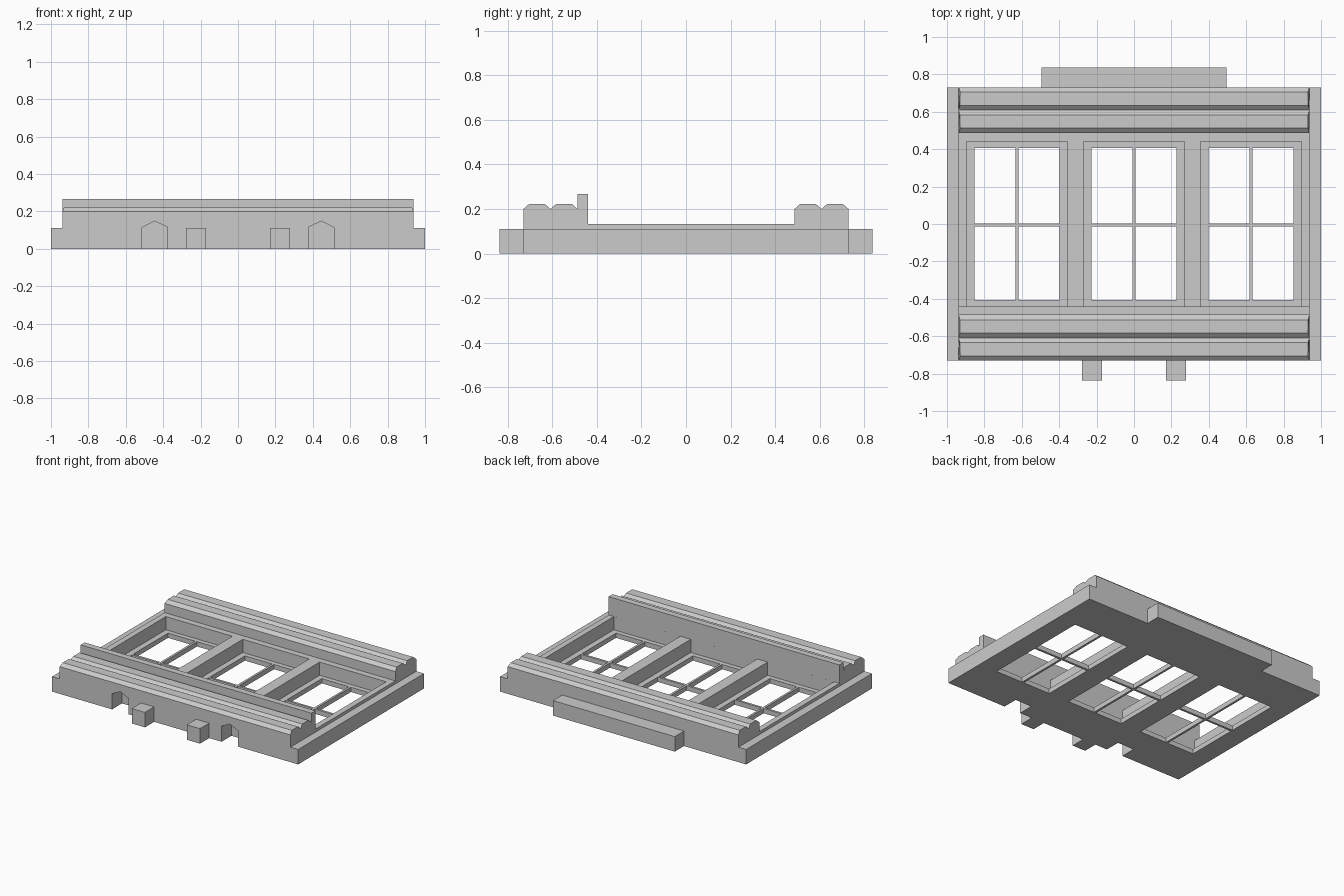
import bpy, bmesh

cube = bpy.data.objects.get("Cube")
if cube:
    bpy.data.objects.remove(cube, do_unlink=True)

grey = bpy.data.materials.new("plain grey")
grey.use_nodes = True
colour = (0.6, 0.6, 0.6, 1)
grey.diffuse_color = colour
grey.node_tree.nodes["Principled BSDF"].inputs["Base Color"].default_value = colour

HALF_Y, TAB_Y, BODY_X, RAIL_Z = 0.73, 0.837, 0.938, 0.11
FLOOR_Z, DECK_Z = 0.035, 0.132


def loft(name, start, end):
    """Solid between two matching outlines."""
    bm = bmesh.new()
    a = [bm.verts.new(p) for p in start]
    b = [bm.verts.new(p) for p in end]
    bm.faces.new(a)
    bm.faces.new(b)
    for i in range(len(a)):
        j = (i + 1) % len(a)
        bm.faces.new((a[i], a[j], b[j], b[i]))
    bmesh.ops.recalc_face_normals(bm, faces=bm.faces)
    mesh = bpy.data.meshes.new(name)
    bm.to_mesh(mesh)
    bm.free()
    mesh.materials.append(grey)
    obj = bpy.data.objects.new(name, mesh)
    bpy.context.collection.objects.link(obj)
    return obj


def box(name, x0, x1, y0, y1, z0, z1):
    ring = [(x0, y0), (x1, y0), (x1, y1), (x0, y1)]
    return loft(name, [(x, y, z0) for x, y in ring], [(x, y, z1) for x, y in ring])


def cut(target, cutter):
    cutter.hide_render = True
    cutter.hide_viewport = True
    cutter.display_type = 'WIRE'
    mod = target.modifiers.new(cutter.name, 'BOOLEAN')
    mod.object = cutter
    mod.operation = 'DIFFERENCE'
    mod.solver = 'EXACT'


# Main panel: side profile with twin chamfered mouldings; points are y, z, end inset
def moulding(y0, y1):
    mid, c = (y0 + y1) / 2, 0.025
    points = []
    for a, b in ((y0, mid), (mid, y1)):
        points += [(a, 0.2, 0), (a + c, 0.222, 0.008), (b - c, 0.222, 0.008)]
    return points + [(y1, 0.2, 0)]


profile = [(-HALF_Y, 0, 0)] + moulding(-HALF_Y, -0.487)
profile += [(-0.487, 0.267, 0), (-0.441, 0.267, 0), (-0.441, DECK_Z, 0), (0.487, DECK_Z, 0)]
profile += moulding(0.487, HALF_Y) + [(HALF_Y, 0, 0)]
panel = loft("window_panel",
             [(-BODY_X + i, y, z) for y, z, i in profile],
             [(BODY_X - i, y, z) for y, z, i in profile])

# Three windows: recess, opening and cross bars
for label, x in (("right", -0.625), ("middle", 0), ("left", 0.625)):
    cut(panel, box(label + "_recess_cutter", x - 0.27, x + 0.27, -0.4409, 0.441, FLOOR_Z, 0.24))
    cut(panel, box(label + "_opening_cutter", x - 0.228, x + 0.228, -0.406, 0.406, -0.1, 0.1))
    box(label + "_upright_bar", x - 0.008, x + 0.008, -0.406, 0.406, 0, FLOOR_Z)
    for side in (-1, 1):
        box(label + "_cross_bar", x + side * 0.008, x + side * 0.228, -0.013, 0.003, 0, FLOOR_Z)

# Mirrored pairs: side rails, front tabs and pointed front notches
for label, s in (("right", -1), ("left", 1)):
    box(label + "_side_rail", s * BODY_X, s, -HALF_Y, HALF_Y, 0, RAIL_Z)
    box(label + "_front_tab", s * 0.17, s * 0.277, -TAB_Y, -HALF_Y, 0, RAIL_Z)
    arch = [(0.377, -0.1), (0.512, -0.1), (0.512, 0.115), (0.445, 0.148), (0.377, 0.115)]
    cut(panel, loft(label + "_notch_cutter",
                    [(s * x, -0.9, z) for x, z in arch],
                    [(s * x, -0.615, z) for x, z in arch]))

# Long tab on the back edge
box("back_tab", -0.495, 0.495, HALF_Y, TAB_Y, 0, RAIL_Z)
